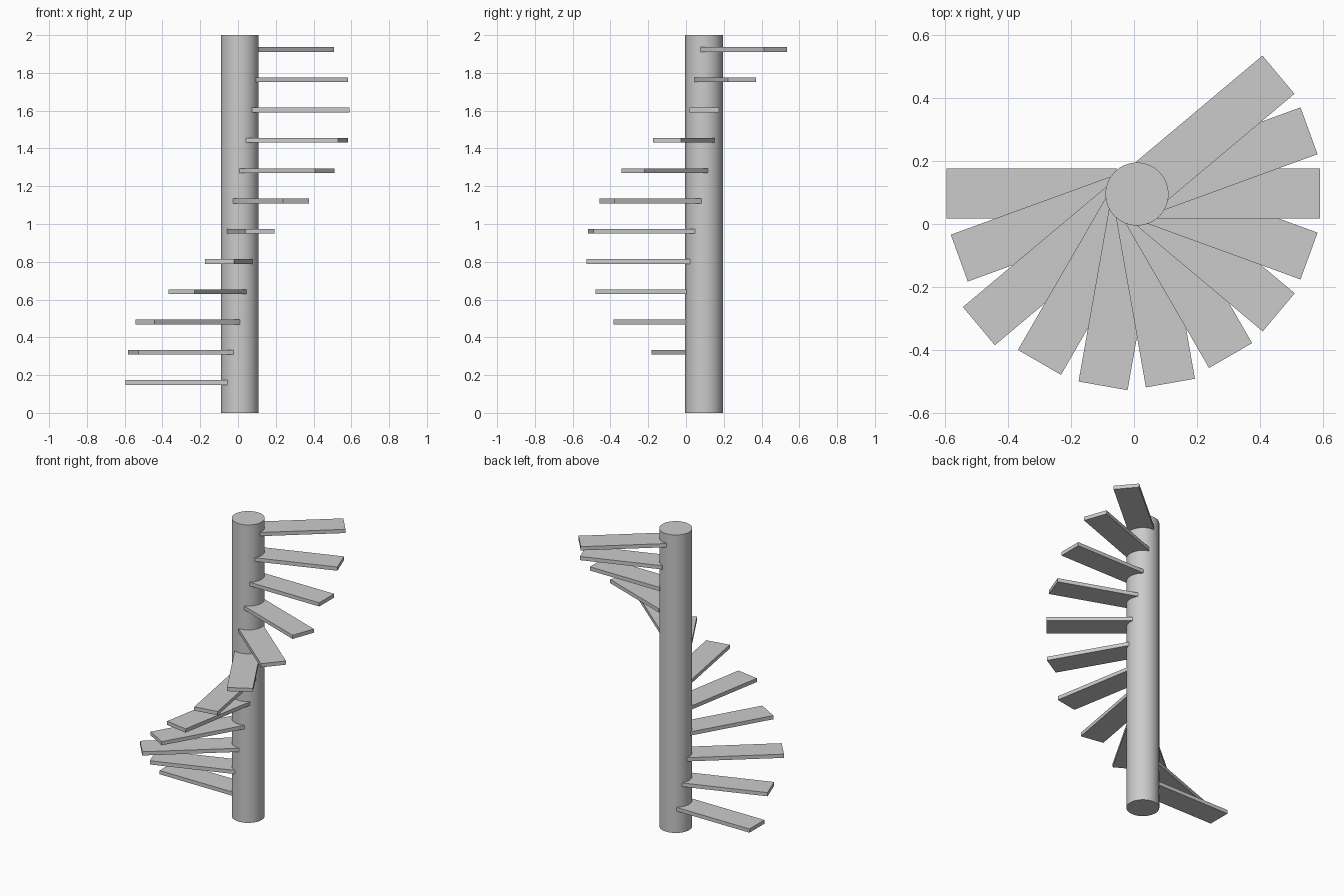
import bpy, math

if "Cube" in bpy.data.objects:
    bpy.data.objects.remove(bpy.data.objects["Cube"])

CX, CY = 0.0095, 0.095
RADIUS, HEIGHT = 0.1, 2.0
WIDTH, THICK, INNER = 0.158, 0.025, 0.063
RISE, TURN = 0.1603, 20
# outer reach of each tread, bottom to top
REACH = [0.604, 0.6, 0.655, 0.619, 0.62, 0.611,
         0.594, 0.587, 0.581, 0.581, 0.581, 0.586]

# central column
bpy.ops.mesh.primitive_cylinder_add(vertices=64, radius=RADIUS, depth=HEIGHT,
                                    location=(CX, CY, HEIGHT / 2))
column = bpy.context.object
column.name = "central_column"
bpy.ops.object.shade_smooth_by_angle(angle=math.radians(30))


def tread(i, reach):
    a = math.radians(180 + TURN * i)
    mid = (INNER + reach) / 2
    bpy.ops.mesh.primitive_cube_add(
        size=1, rotation=(0, 0, a),
        location=(CX + mid * math.cos(a), CY + 0.002 + mid * math.sin(a), RISE * (i + 1)))
    step = bpy.context.object
    step.name = f"tread_{i + 1:02d}"
    step.scale = (reach - INNER, WIDTH, THICK)


# spiral of treads
for i, reach in enumerate(REACH):
    tread(i, reach)
